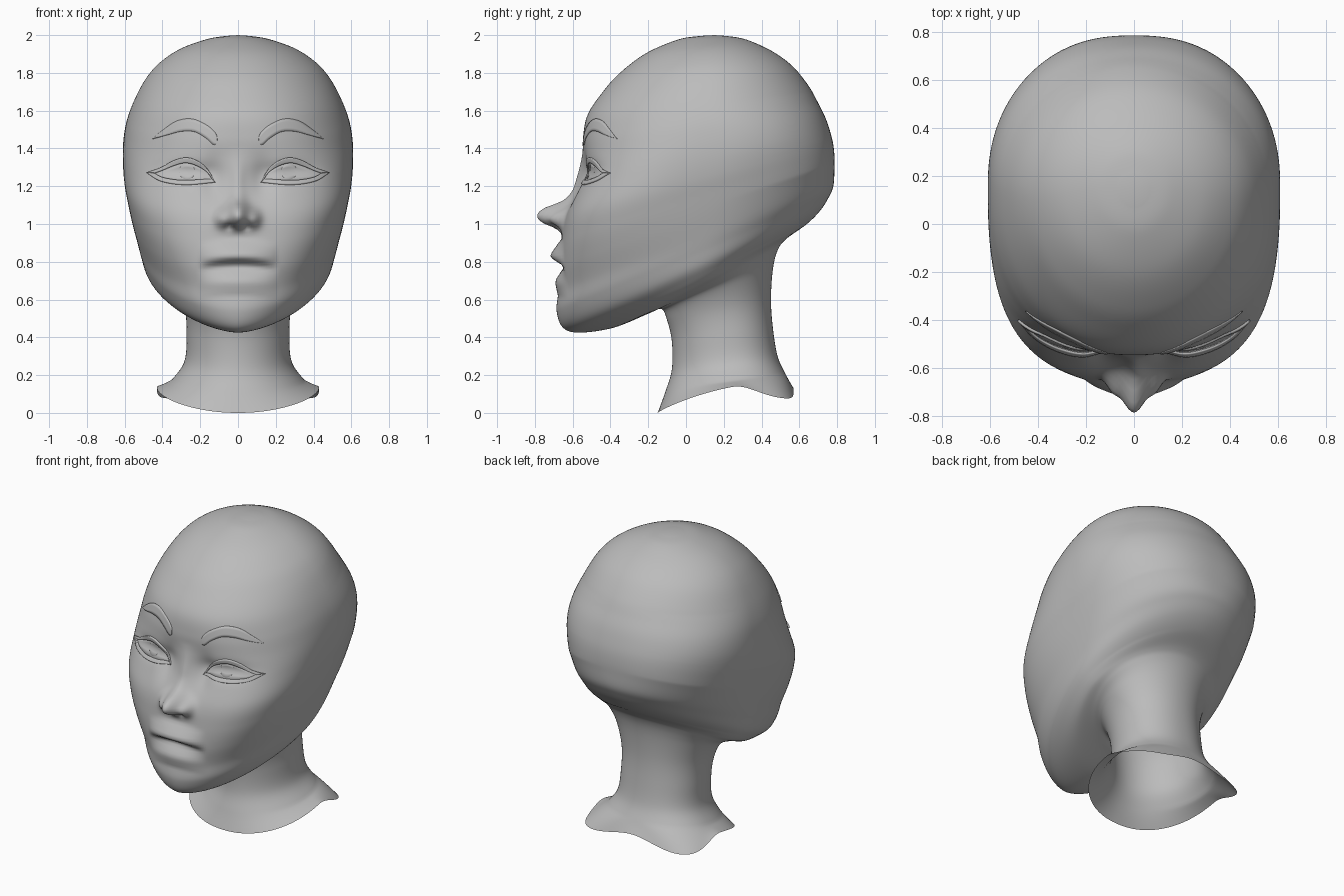
import bpy, bmesh, math
from mathutils import Vector
from mathutils.bvhtree import BVHTree

cube = bpy.data.objects.get("Cube")
if cube:
    bpy.data.objects.remove(cube, do_unlink=True)

grey = bpy.data.materials.new("plain_grey")
grey.use_nodes = True
grey.diffuse_color = (0.5, 0.5, 0.5, 1)
grey.node_tree.nodes["Principled BSDF"].inputs["Base Color"].default_value = (0.5, 0.5, 0.5, 1)

SEGMENTS, STEPS = 160, 8

# Tilted rings: front y, front z, back y, back z, half width, front roundness
neck_rings = [
    (-.15, 0, .57, .13, .43, 2.3), (-.11, .11, .53, .2, .36, 2.1),
    (-.075, .23, .485, .3, .285, 2), (-.075, .38, .46, .45, .272, 2),
    (-.1, .49, .45, .6, .282, 2), (-.13, .55, .46, .76, .325, 1.95),
    (-.2, .525, .485, .86, .375, 1.8),
]
skull_rings = [
    (-.38, .452, .53, .92, .425, 1.7), (-.56, .425, .64, 1, .465, 1.63),
    (-.65, .45, .71, 1.07, .497, 1.75), (-.685, .54, .755, 1.14, .518, 1.95),
    (-.675, .65, .78, 1.2, .538, 2.15), (-.675, .78, .786, 1.29, .564, 2.45),
    (-.66, .92, .786, 1.36, .585, 2.8), (-.635, 1.05, .778, 1.43, .603, 2.95),
    (-.575, 1.2, .76, 1.5, .61, 2.85), (-.548, 1.34, .735, 1.57, .604, 2.55),
    (-.545, 1.46, .7, 1.64, .585, 2.3), (-.52, 1.58, .65, 1.73, .545, 2.15),
    (-.44, 1.7, .57, 1.83, .485, 2.05), (-.35, 1.8, .48, 1.9, .41, 2),
    (-.21, 1.905, .39, 1.948, .3, 2), (-.04, 1.977, .3, 1.982, .16, 2),
    (.08, 1.996, .21, 1.996, .06, 2),
]

# Roundness of the back half of a ring by its back height
back_roundness = [(0, 2.35), (.8, 2), (1, 1.8), (1.32, 2.4), (1.45, 2.3), (1.7, 2), (2.1, 2)]

# Heights above the face: z, forward push, spread
nose_profile = [(.945, 0, .08), (.975, .035, .08), (1.0, .1, .075), (1.03, .145, .07),
                (1.06, .15, .065), (1.09, .12, .055), (1.12, .05, .045),
                (1.17, .02, .04), (1.25, .015, .035), (1.4, 0, .05)]
mouth_profile = [(.62, 0), (.66, .012), (.7, .015), (.745, -.012), (.78, -.028),
                 (.805, .02), (.83, .047), (.86, .035), (.92, 0)]


def catmull(a, b, c, d, t):
    return [q + t * (r - p) / 2 + t * t * (p - 2.5 * q + 2 * r - s / 2)
            + t ** 3 * (1.5 * (q - r) + (s - p) / 2) for p, q, r, s in zip(a, b, c, d)]


def smooth_rows(rows, steps):
    out = []
    for i in range(len(rows) - 1):
        ends = rows[max(i - 1, 0)], rows[i], rows[i + 1], rows[min(i + 2, len(rows) - 1)]
        out += [catmull(*ends, k / steps) for k in range(steps)]
    return out + [list(rows[-1])]


nose_table = smooth_rows(nose_profile, 4)
mouth_table = smooth_rows(mouth_profile, 4)


def lookup(table, z):
    for a, b in zip(table, table[1:]):
        if a[0] <= z <= b[0]:
            t = (z - a[0]) / (b[0] - a[0])
            return [p + (q - p) * t for p, q in zip(a[1:], b[1:])]
    return [0] + list(table[0][2:])


def bump(x, z, cx, cz, sx, sz):
    return math.exp(-((x - cx) / sx) ** 2 - ((z - cz) / sz) ** 2)


def face_push(x, z):
    """Forward push of the face for nose, nostrils, lips and eye sockets."""
    x = abs(x)
    height, spread = lookup(nose_table, z)
    push = height * math.exp(-(x / spread) ** 2)
    push += .04 * bump(x, z, .09, 1.03, .032, .04)
    push -= .03 * bump(x, z, .045, .985, .022, .015)
    # The mouth line sinks slightly towards its corners
    push += lookup(mouth_table, z + .4 * x * x)[0] * max(0, 1 - (x / .21) ** 2)
    push -= .035 * bump(x, z, .27, 1.275, .13, .05)
    push -= .03 * bump(x, z, .13, 1.24, .06, .1)
    return push


def ring_point(row, angle):
    yf, zf, yb, zb, width, front_n = row
    mid = yf + (yb - yf) * .55
    s, c = math.sin(angle), math.cos(angle)
    rim = max(0, .12 - zf) if zb < .4 else 0
    # Squarer shoulders at the rim
    n = front_n if c > 0 else lookup(back_roundness, zb)[0] + 20 * rim
    r = (abs(s) ** n + abs(c) ** n) ** (-1 / n)
    y = mid - c * r * ((mid - yf) if c > 0 else (yb - mid))
    z = zf + (zb - zf) * (y - yf) / (yb - yf)
    z += rim * .55 * s * s                       # raised sides, dropped back corners
    if c < 0:
        z -= rim * .65 * math.sin(2 * angle) ** 2
    x = width * s * r
    if y < -.25 and z > .6:
        y -= face_push(x, z)
    return Vector((x, y, z))


def finish(name, bm, angle):
    bmesh.ops.recalc_face_normals(bm, faces=bm.faces)
    mesh = bpy.data.meshes.new(name)
    bm.to_mesh(mesh)
    bm.free()
    mesh.materials.append(grey)
    obj = bpy.data.objects.new(name, mesh)
    bpy.context.collection.objects.link(obj)
    bpy.ops.object.select_all(action="DESELECT")
    obj.select_set(True)
    bpy.context.view_layer.objects.active = obj
    bpy.ops.object.shade_smooth_by_angle(angle=math.radians(angle))
    return obj


# Head and neck: one lofted shell, denser at the face, open under the neck
bm = bmesh.new()
loops = []
for row in smooth_rows(neck_rings + skull_rings, STEPS):
    loop = []
    for k in range(SEGMENTS):
        phi = math.tau * k / SEGMENTS
        loop.append(bm.verts.new(ring_point(row, phi - .5 * math.sin(phi))))
    loops.append(loop)
for low, high in zip(loops, loops[1:]):
    for k in range(SEGMENTS):
        j = (k + 1) % SEGMENTS
        bm.faces.new((low[k], low[j], high[j], high[k]))
crown = bm.verts.new((0, .15, 2))
for k in range(SEGMENTS):
    bm.faces.new((loops[-1][k], loops[-1][(k + 1) % SEGMENTS], crown))
surface = BVHTree.FromBMesh(bm)
finish("head_and_neck", bm, 85)


def on_face(x, z, lift):
    hit = surface.ray_cast(Vector((x, -2, z)), Vector((0, 1, 0)))
    return hit[0] + hit[1].normalized() * lift * (1 if hit[1].y < 0 else -1)


def face_strip(name, upper, lower, lift, thickness, side):
    """Thin plate on the face between two outlines."""
    bm = bmesh.new()
    columns = []
    for a, b in zip(smooth_rows(upper, 5), smooth_rows(lower, 5)):
        column = []
        for k in range(5):
            x, z = (p + (q - p) * k / 4 for p, q in zip(a, b))
            column.append(bm.verts.new(on_face(side * x, z, lift)))
        columns.append(column)
    for left, right in zip(columns, columns[1:]):
        for k in range(4):
            bm.faces.new((left[k], right[k], right[k + 1], left[k + 1]))
    bmesh.ops.remove_doubles(bm, verts=bm.verts, dist=.0005)
    obj = finish(name, bm, 40)
    plate = obj.modifiers.new("thickness", "SOLIDIFY")
    plate.thickness = thickness
    plate.offset = 0


# Outlines (x, z) of the left brow and eye
brow_top = [(.11, 1.43), (.115, 1.475), (.16, 1.52), (.24, 1.555), (.32, 1.545), (.39, 1.5), (.45, 1.45)]
brow_low = [(.11, 1.43), (.13, 1.42), (.17, 1.455), (.23, 1.488), (.3, 1.49), (.37, 1.472), (.45, 1.45)]
lid_top = [(.12, 1.22), (.16, 1.29), (.215, 1.335), (.275, 1.352), (.34, 1.335), (.41, 1.295), (.48, 1.27)]
open_top = [(.135, 1.232), (.165, 1.275), (.215, 1.31), (.275, 1.325), (.335, 1.31), (.4, 1.283), (.44, 1.268)]
open_low = [(.135, 1.232), (.165, 1.234), (.215, 1.23), (.275, 1.228), (.335, 1.231), (.4, 1.245), (.44, 1.268)]
lid_low = [(.12, 1.22), (.16, 1.216), (.215, 1.21), (.275, 1.207), (.345, 1.212), (.42, 1.23), (.48, 1.27)]

for label, side in (("left", 1), ("right", -1)):
    face_strip(label + "_eyebrow", brow_top, brow_low, .007, .01, side)
    face_strip(label + "_upper_lid", lid_top, open_top, .012, .02, side)
    face_strip(label + "_lower_lid", open_low, lid_low, .009, .016, side)
    face_strip(label + "_eyeball", open_top, open_low, .002, .003, side)
    # Iris: a thin disc lying on the eyeball
    arc = [math.pi * k / 6 for k in range(7)]
    iris_top = [(.27 - .042 * math.cos(a), 1.277 + .042 * math.sin(a)) for a in arc]
    iris_low = [(x, 2 * 1.277 - z) for x, z in iris_top]
    face_strip(label + "_iris", iris_top, iris_low, .006, .004, side)
